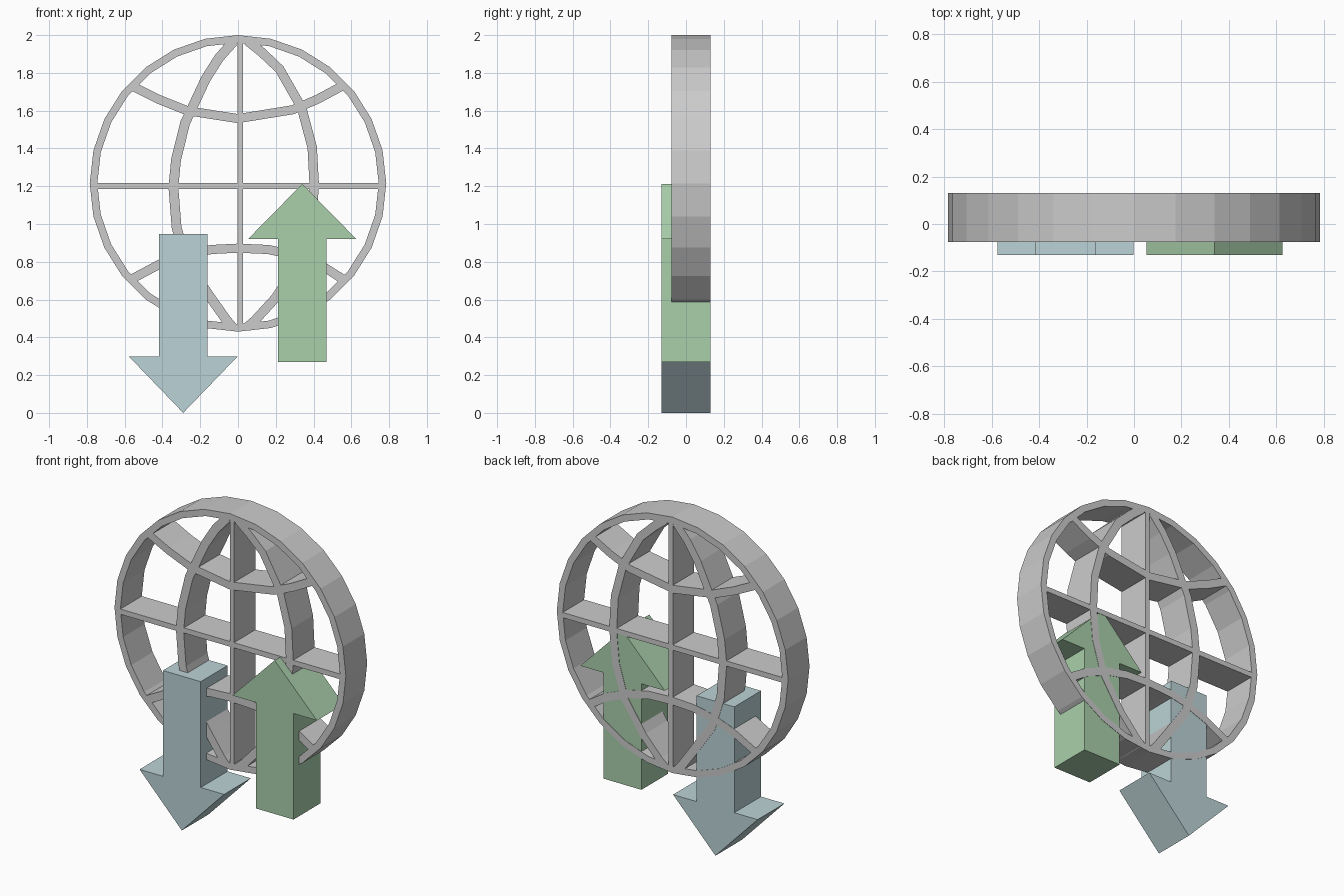
import bpy, bmesh, math
from mathutils import Vector

if "Cube" in bpy.data.objects:
    bpy.data.objects.remove(bpy.data.objects["Cube"])

GLOBE_Y = (-0.076, 0.131)
ARROW_Y = (-0.13, 0.129)
CZ, R_OUT, R_IN = 1.215, 0.785, 0.745


def finish(name, bm, color=None):
    bmesh.ops.recalc_face_normals(bm, faces=bm.faces)
    mesh = bpy.data.meshes.new(name)
    bm.to_mesh(mesh)
    bm.free()
    obj = bpy.data.objects.new(name, mesh)
    bpy.context.collection.objects.link(obj)
    if color:
        mat = bpy.data.materials.new(name + "_colour")
        mat.diffuse_color = (*color, 1)
        mat.use_nodes = True
        mat.node_tree.nodes["Principled BSDF"].inputs["Base Color"].default_value = mat.diffuse_color
        mesh.materials.append(mat)
    return obj


def band(name, side_a, side_b, closed=False):
    """Solid strip between two edge lines in the XZ plane, extruded along Y."""
    bm = bmesh.new()
    sections = [[bm.verts.new((p[0], y, p[1])) for p, y in
                 ((a, GLOBE_Y[0]), (b, GLOBE_Y[0]), (b, GLOBE_Y[1]), (a, GLOBE_Y[1]))]
                for a, b in zip(side_a, side_b)]
    n = len(sections)
    for i in range(n if closed else n - 1):
        s, t = sections[i], sections[(i + 1) % n]
        for k in range(4):
            m = (k + 1) % 4
            bm.faces.new((s[k], s[m], t[m], t[k]))
    if not closed:
        bm.faces.new(sections[0])
        bm.faces.new(sections[-1])
    return finish(name, bm)


def strip(name, points, width):
    """Mitred strip following a centre line."""
    pts = [Vector(p) for p in points]
    a, b = [], []
    for i, p in enumerate(pts):
        d1 = (p - pts[max(i - 1, 0)]).normalized()
        d2 = (pts[min(i + 1, len(pts) - 1)] - p).normalized()
        d = (d1 + d2).normalized()
        off = Vector((-d.y, d.x)) * width / 2
        a.append(p + off)
        b.append(p - off)
    return band(name, a, b)


def arrow(name, x, tail, neck, tip, color):
    """Block arrow: shaft from tail to neck, head from neck to tip."""
    s, h = 0.128, 0.287
    outline = [(x - s, tail), (x + s, tail), (x + s, neck), (x + h, neck),
               (x, tip), (x - h, neck), (x - s, neck)]
    bm = bmesh.new()
    face = bm.faces.new([bm.verts.new((px, ARROW_Y[0], pz)) for px, pz in outline])
    ext = bmesh.ops.extrude_face_region(bm, geom=[face], use_keep_orig=True)
    moved = [v for v in ext["geom"] if isinstance(v, bmesh.types.BMVert)]
    bmesh.ops.translate(bm, verts=moved, vec=(0, ARROW_Y[1] - ARROW_Y[0], 0))
    return finish(name, bm, color)


# Outer ring of the globe
def circle(r):
    return [(r * math.cos(i * math.tau / 28), CZ + r * math.sin(i * math.tau / 28))
            for i in range(28)]


band("globe_ring", circle(R_OUT), circle(R_IN), closed=True)

# Straight equator and central meridian
strip("equator", [(-0.765, 1.2), (0.765, 1.2)], 0.032)
strip("central_meridian", [(0.012, 0.45), (0.012, 1.98)], 0.028)

# Curved meridians
strip("left_meridian", [(-0.02, 1.97), (-0.1, 1.88), (-0.17, 1.77), (-0.28, 1.535),
                        (-0.328, 1.34), (-0.342, 1.195), (-0.325, 0.98), (-0.265, 0.785),
                        (-0.145, 0.61), (-0.06, 0.49), (-0.03, 0.455)], 0.052)
strip("right_meridian", [(0.05, 1.97), (0.125, 1.91), (0.22, 1.82), (0.337, 1.615),
                         (0.393, 1.405), (0.404, 1.2), (0.385, 1.0), (0.325, 0.8),
                         (0.2, 0.61), (0.09, 0.49), (0.05, 0.455)], 0.05)

# Curved parallels
strip("upper_parallel", [(-0.56, 1.73), (-0.42, 1.66), (-0.27, 1.6), (0.0, 1.558),
                         (0.29, 1.605), (0.42, 1.66), (0.56, 1.735)], 0.048)
strip("lower_parallel", [(-0.56, 0.71), (-0.41, 0.79), (-0.27, 0.84), (-0.14, 0.865),
                         (0.0, 0.872), (0.16, 0.865), (0.3, 0.835), (0.45, 0.775),
                         (0.56, 0.705)], 0.048)

# Down and up arrows
arrow("down_arrow", -0.29, 0.947, 0.298, 0.0, (0.5, 0.65, 0.67))
arrow("up_arrow", 0.34, 0.27, 0.92, 1.212, (0.4, 0.63, 0.41))
